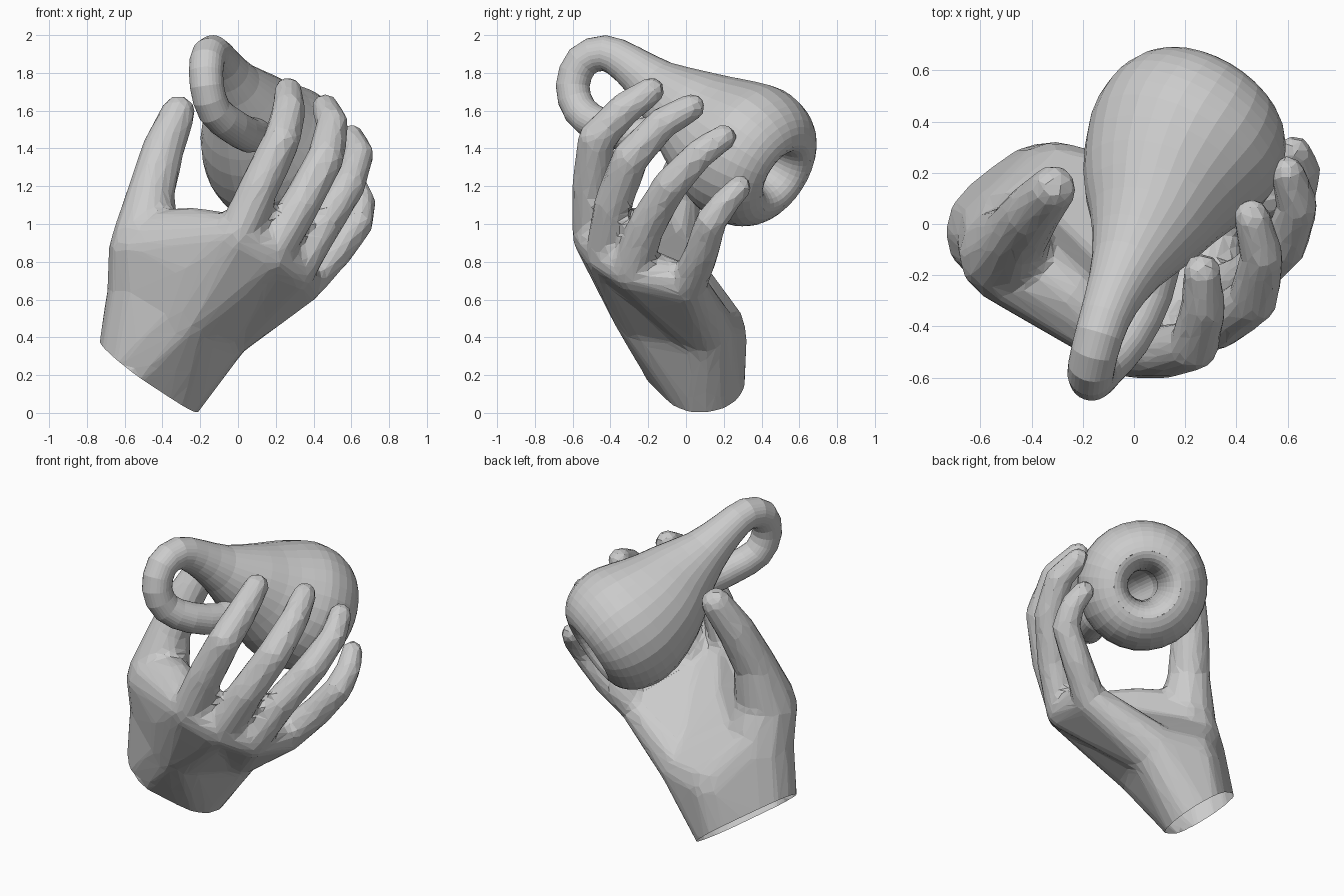
import bpy, bmesh, math
from mathutils import Vector

cube = bpy.data.objects.get("Cube")
if cube:
    bpy.data.objects.remove(cube, do_unlink=True)

grey = bpy.data.materials.new("clay_grey")
grey.use_nodes = True
CLAY = (0.6, 0.6, 0.6, 1)
grey.diffuse_color = CLAY
grey.node_tree.nodes["Principled BSDF"].inputs["Base Color"].default_value = CLAY


def make_object(name, bm):
    bmesh.ops.recalc_face_normals(bm, faces=bm.faces)
    mesh = bpy.data.meshes.new(name)
    bm.to_mesh(mesh)
    bm.free()
    mesh.materials.append(grey)
    obj = bpy.data.objects.new(name, mesh)
    bpy.context.collection.objects.link(obj)
    return obj


def hull(bm, balls):
    """Convex skin around balls given as (x, y, z, radius)."""
    verts = []
    for x, y, z, r in balls:
        for i in range(7):
            lat = math.pi * (i / 6 - 0.5)
            count = 1 if i in (0, 6) else 12
            for j in range(count):
                lon = math.tau * j / count
                verts.append(bm.verts.new((x + r * math.cos(lat) * math.cos(lon),
                                           y + r * math.cos(lat) * math.sin(lon),
                                           z + r * math.sin(lat))))
    bmesh.ops.convex_hull(bm, input=verts)
    loose = [v for v in verts if v.is_valid and not v.link_faces]
    bmesh.ops.delete(bm, geom=loose, context='VERTS')


# Fingers: joints from knuckle to tip
fingers = [
    [(0, -.49, .94, .115), (.115, -.5, 1.2, .107), (.235, -.475, 1.45, .1),
     (.27, -.33, 1.605, .09), (.265, -.185, 1.705, .076)],
    [(.17, -.42, .84, .115), (.335, -.385, 1.11, .104), (.465, -.295, 1.35, .1),
     (.5, -.13, 1.53, .087), (.46, .03, 1.62, .073)],
    [(.3, -.29, .75, .108), (.445, -.21, .99, .1), (.585, -.08, 1.21, .094),
     (.64, .07, 1.37, .082), (.6, .2, 1.46, .07)],
    [(.35, .01, .68, .1), (.505, .08, .84, .093), (.635, .13, 1.01, .085),
     (.655, .21, 1.12, .075), (.625, .285, 1.195, .066)],
]
thumb = [(-.48, -.06, .65, .215), (-.495, -.12, .88, .19), (-.465, -.05, 1.15, .13),
         (-.395, .05, 1.4, .114), (-.315, .14, 1.59, .093)]

# Hand: forearm, palm and thumb base joined into one skin
wrist = [(-.55, -.015, .25, .205), (-.38, .11, .115, .205)]
beyond = [(x - .18, y, z - .24, r) for x, y, z, r in wrist]
heel = (-.3, .12, .42, .205)
palm_edge = (-.08, .105, .44, .16)
hand_back = (-.27, -.18, .52, .2)
back_mid = (-.2, -.29, .75, .18)
index, middle, ring, pinky = (f[0] for f in fingers)

bm = bmesh.new()
hull(bm, wrist + beyond)
hull(bm, wrist + [heel, palm_edge, hand_back, thumb[0]])
hull(bm, [heel, palm_edge, hand_back, back_mid, thumb[0]])
hull(bm, [hand_back, back_mid, index, middle, palm_edge])
hull(bm, [palm_edge, middle, ring, pinky])
hull(bm, [thumb[0], thumb[1], back_mid, hand_back])
hull(bm, [thumb[1], back_mid, index, (-.25, -.27, .97, .12)])
for chain in fingers + [thumb]:
    for pair in zip(chain, chain[1:]):
        hull(bm, pair)
hand = make_object("hand", bm)

remesh = hand.modifiers.new("blend", 'REMESH')
remesh.mode = 'VOXEL'
remesh.voxel_size = .022
smooth = hand.modifiers.new("soften", 'SMOOTH')
smooth.iterations = 6
facets = hand.modifiers.new("facets", 'DECIMATE')
facets.ratio = .07

# Flat open cut across the wrist
bpy.context.view_layer.update()
baked = bpy.data.meshes.new_from_object(
    hand.evaluated_get(bpy.context.evaluated_depsgraph_get()))
hand.modifiers.clear()
bm = bmesh.new()
bm.from_mesh(baked)
bmesh.ops.bisect_plane(bm, geom=bm.verts[:] + bm.edges[:] + bm.faces[:],
                       plane_co=(-.465, .05, .187), plane_no=(-.6, .13, -.79),
                       clear_outer=True)
for f in bm.faces:
    f.smooth = False
bm.to_mesh(baked)
bm.free()
hand.data = baked

# Bottle: one tube that swells, loops and returns through its own wall
axis = Vector((.47, .74, -.48)).normalized()
centre = Vector((.18, .28, 1.4))


def on_axis(s, r):
    return (*(centre + axis * s), r)


body = [on_axis(*p) for p in ((.33, .2), (.312, .26), (.265, .32), (.19, .364), (.09, .386),
                              (-.03, .376))]
neck = [(.1, .125, 1.51, .315), (.05, -.01, 1.615, .235), (-.025, -.165, 1.735, .148)]
loop = [(-.09, -.305, 1.845, .108), (-.135, -.43, 1.905, .095),
        (-.165, -.55, 1.86, .092), (-.165, -.6, 1.73, .09), (-.125, -.56, 1.6, .09),
        (-.03, -.45, 1.52, .092), (.06, -.27, 1.47, .092), (.11, -.05, 1.48, .09)]
inner = [on_axis(*p) for p in ((-.08, .09), (.06, .09), (.18, .1), (.27, .125),
                               (.315, .16), (.33, .2))]
keys = [Vector(k) for k in body + neck + loop + inner]

path = []
for i in range(len(keys) - 1):
    a, b, c, d = (keys[min(max(i + k, 0), len(keys) - 1)] for k in (-1, 0, 1, 2))
    for t in (0, .5):
        path.append(b + (c - a) * (t / 2) + (2 * a - 5 * b + 4 * c - d) * (t * t / 2)
                    + (3 * b - a - 3 * c + d) * (t ** 3 / 2))
path.append(keys[-1])

SIDES = 28
bm = bmesh.new()
rings = []
side = Vector((1, 0, 0))
for i, p in enumerate(path):
    tangent = (path[min(i + 1, len(path) - 1)] - path[max(i - 1, 0)]).xyz.normalized()
    side = (side - tangent * side.dot(tangent)).normalized()
    up = tangent.cross(side)
    rings.append([bm.verts.new(p.xyz + p.w * (side * math.cos(math.tau * k / SIDES)
                                              + up * math.sin(math.tau * k / SIDES)))
                  for k in range(SIDES)])
for a, b in zip(rings, rings[1:]):
    for k in range(SIDES):
        n = (k + 1) % SIDES
        bm.faces.new((a[k], a[n], b[n], b[k]))
make_object("looped_bottle", bm)
